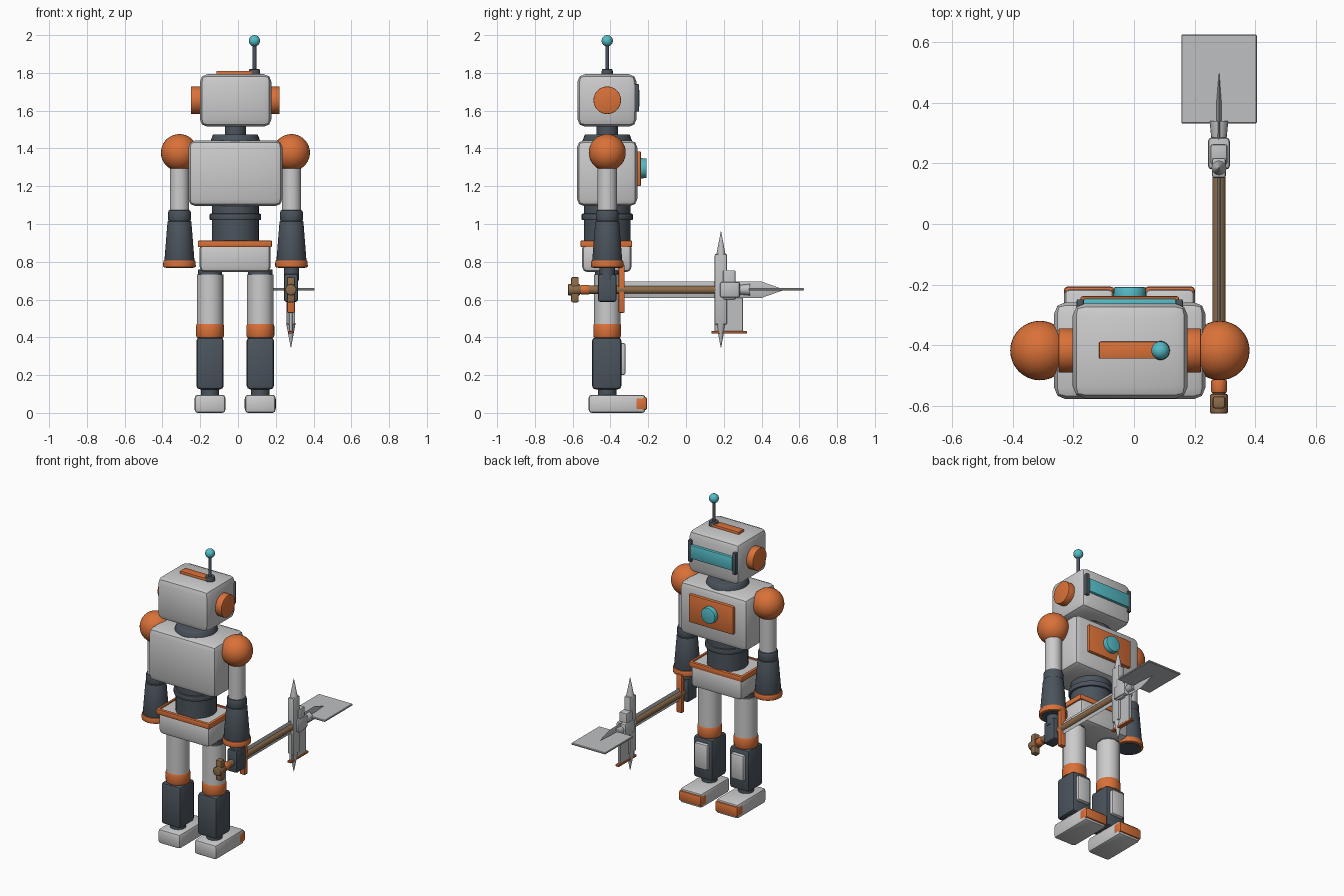
import bpy, bmesh, math
from mathutils import Vector, Matrix

if "Cube" in bpy.data.objects:
    bpy.data.objects.remove(bpy.data.objects["Cube"])


def material(name, rgb):
    m = bpy.data.materials.new(name)
    m.diffuse_color = (*rgb, 1)
    m.use_nodes = True
    m.node_tree.nodes["Principled BSDF"].inputs["Base Color"].default_value = m.diffuse_color
    return m


GREY = material("light grey", (0.60, 0.60, 0.61))
STEEL = material("tool steel", (0.52, 0.53, 0.54))
DARK = material("dark slate", (0.070, 0.088, 0.108))
ORANGE = material("orange", (0.70, 0.165, 0.040))
TEAL = material("teal", (0.09, 0.50, 0.57))
BROWN = material("wood brown", (0.27, 0.15, 0.07))


def finish(name, bm, mats):
    bmesh.ops.recalc_face_normals(bm, faces=bm.faces)
    me = bpy.data.meshes.new(name)
    bm.to_mesh(me)
    bm.free()
    for m in mats:
        me.materials.append(m)
    for p in me.polygons:
        p.use_smooth = True
    me.set_sharp_from_angle(angle=math.radians(35))
    ob = bpy.data.objects.new(name, me)
    bpy.context.collection.objects.link(ob)
    return ob


def box(name, x, y, z, mat, bevel=0.0, seg=2):
    """Box from (min, max) ranges with rounded edges."""
    bm = bmesh.new()
    bmesh.ops.create_cube(bm, size=1)
    for v in bm.verts:
        v.co = [(r[0] + r[1]) / 2 + c * (r[1] - r[0]) for r, c in zip((x, y, z), v.co)]
    if bevel:
        bmesh.ops.bevel(bm, geom=bm.edges[:], offset=bevel, segments=seg,
                        profile=0.5, affect='EDGES')
    return finish(name, bm, [mat])


def rod(name, start, end, r1, r2, mat, bevel=0.0, sides=32):
    """Cylinder or cone between two points."""
    a, b = Vector(start), Vector(end)
    rot = Vector((0, 0, 1)).rotation_difference(b - a).to_matrix().to_4x4()
    bm = bmesh.new()
    bmesh.ops.create_cone(bm, cap_ends=True, segments=sides, radius1=r1, radius2=r2,
                          depth=(b - a).length,
                          matrix=Matrix.Translation((a + b) / 2) @ rot)
    if bevel:
        rims = [e for e in bm.edges if any(len(f.verts) > 4 for f in e.link_faces)]
        bmesh.ops.bevel(bm, geom=rims, offset=bevel, segments=2, profile=0.5, affect='EDGES')
    return finish(name, bm, [mat])


def ball(name, c, r, mat, squash=1.0):
    bm = bmesh.new()
    bmesh.ops.create_uvsphere(bm, u_segments=32, v_segments=18, radius=r)
    for v in bm.verts:
        v.co.z *= squash
        v.co += Vector(c)
    return finish(name, bm, [mat])


CX, CY = -0.014, -0.417          # body axis

# Head with ears, crest, visor and antenna
box("head", (-0.202, 0.177), (-0.575, -0.262), (1.515, 1.793), GREY, 0.04)
box("head_crest", (-0.115, 0.09), (-0.444, -0.388), (1.78, 1.81), ORANGE, 0.004)
for side in (-1, 1):
    rod("ear", (CX + side * 0.17, CY, 1.655), (CX + side * 0.235, CY, 1.655),
        0.073, 0.073, ORANGE, 0.004)
    x = CX + side * 0.163
    box("visor_clip", (x - 0.012, x + 0.012), (-0.29, -0.248), (1.595, 1.74), DARK, 0.005)
box("visor", (CX - 0.153, CX + 0.153), (-0.28, -0.245), (1.62, 1.71), TEAL, 0.006)
rod("antenna_base", (0.087, CY, 1.785), (0.087, CY, 1.82), 0.032, 0.028, DARK, 0.004)
rod("antenna_rod", (0.087, CY, 1.81), (0.087, CY, 1.95), 0.010, 0.010, DARK, sides=16)
ball("antenna_tip", (0.087, CY, 1.97), 0.030, TEAL)

# Neck
rod("neck", (CX, CY, 1.46), (CX, CY, 1.53), 0.056, 0.056, DARK)
rod("collar", (CX, CY, 1.43), (CX, CY, 1.475), 0.135, 0.118, DARK, 0.005)

# Torso with chest plate
box("torso", (-0.263, 0.235), (-0.577, -0.258), (1.095, 1.443), GREY, 0.037)
box("chest_plate", (CX - 0.163, CX + 0.163), (-0.275, -0.238), (1.20, 1.385), ORANGE, 0.008)
rod("chest_button", (CX, -0.25, 1.295), (CX, -0.208, 1.295), 0.054, 0.052, TEAL, 0.004)

# Waist
rod("waist", (CX, CY, 0.89), (CX, CY, 1.11), 0.124, 0.124, DARK)
rod("waist_ring", (CX, CY, 1.02), (CX, CY, 1.055), 0.136, 0.136, DARK, 0.006)

# Pelvis and belt, the belt's top is an inset grey panel
box("pelvis", (-0.203, 0.173), (-0.55, -0.288), (0.745, 0.90), GREY, 0.028)
bm = bmesh.new()
bmesh.ops.create_cube(bm, size=1, matrix=Matrix.Translation((-0.0165, -0.422, 0.895))
                      @ Matrix.Diagonal((0.393, 0.274, 0.036, 1)))
bmesh.ops.bevel(bm, geom=bm.edges[:], offset=0.007, segments=2, profile=0.5, affect='EDGES')
bm.normal_update()
top = max(bm.faces, key=lambda f: f.calc_center_median().z)
bmesh.ops.inset_region(bm, faces=[top], thickness=0.015, depth=0)
bmesh.ops.inset_region(bm, faces=[top], thickness=0.001, depth=-0.008)
top.material_index = 1
finish("belt", bm, [ORANGE, GREY])

# Arms
for name, x in (("left", -0.310), ("right", 0.283)):
    ball(name + "_shoulder", (x, CY, 1.378), 0.098, ORANGE)
    rod(name + "_upper_arm", (x, CY, 1.06), (x, CY, 1.37), 0.051, 0.051, GREY)
    rod(name + "_elbow", (x, CY, 1.01), (x, CY, 1.075), 0.060, 0.060, DARK, 0.012)
    rod(name + "_forearm", (x, CY, 0.80), (x, CY, 1.015), 0.080, 0.063, DARK, 0.004)
    rod(name + "_cuff", (x, CY, 0.77), (x, CY, 0.808), 0.087, 0.085, ORANGE, 0.007)
    rod(name + "_cuff_opening", (x, CY, 0.766), (x, CY, 0.775), 0.072, 0.072, DARK)

# Legs
for name, x in (("left", -0.148), ("right", 0.118)):
    rod(name + "_hip", (x, CY, 0.715), (x, CY, 0.76), 0.064, 0.064, DARK)
    rod(name + "_thigh", (x, CY, 0.45), (x, CY, 0.733), 0.070, 0.070, GREY)
    rod(name + "_knee", (x, CY, 0.395), (x, CY, 0.475), 0.074, 0.074, ORANGE, 0.014)
    box(name + "_shin", (x - 0.072, x + 0.072), (-0.497, -0.342), (0.125, 0.40), DARK, 0.018)
    box(name + "_shin_plate", (x - 0.048, x + 0.048), (-0.36, -0.32), (0.20, 0.37), GREY, 0.012)
    rod(name + "_ankle", (x, CY, 0.08), (x, CY, 0.135), 0.048, 0.048, DARK)
    box(name + "_foot", (x - 0.081, x + 0.081), (-0.515, -0.215), (0.0, 0.096), GREY, 0.016)
    box(name + "_toe_cap", (x - 0.083, x + 0.083), (-0.27, -0.206), (0.014, 0.084), ORANGE, 0.012)

# Hand gripping the tool
TX, TZ = 0.280, 0.652
rod("wrist", (0.283, CY, 0.70), (0.283, CY, 0.78), 0.040, 0.040, DARK)
box("fist", (0.243, 0.318), (-0.467, -0.368), (0.588, 0.735), DARK, 0.012)

# Tool shaft, pommel and guard
rod("shaft", (TX, -0.60, TZ), (TX, 0.17, TZ), 0.022, 0.022, BROWN, sides=16)
rod("pommel", (TX, -0.625, TZ), (TX, -0.56, TZ), 0.030, 0.030, BROWN, 0.006, sides=12)
box("pommel_bar", (TX - 0.021, TX + 0.021), (-0.608, -0.568), (0.585, 0.720), BROWN, 0.008)
rod("pommel_ring", (TX, -0.558, TZ), (TX, -0.512, TZ), 0.026, 0.026, ORANGE, 0.007)
box("guard", (TX - 0.020, TX + 0.020), (-0.357, -0.325), (0.53, 0.785), ORANGE, 0.006)

# Long flat blade along the shaft, with a diamond cross-section and a point
bm = bmesh.new()
rings = []
for y, h, w in ((-0.33, 0.043, 0.010), (0.40, 0.043, 0.010), (0.52, 0.001, 0.001)):
    rings.append([bm.verts.new((TX + dx * w, y, TZ + dz * h))
                  for dx, dz in ((1, 0), (0, 1), (-1, 0), (0, -1))])
for a, b in zip(rings, rings[1:]):
    for i in range(4):
        bm.faces.new((a[i], a[i - 1], b[i - 1], b[i]))
bm.faces.new(rings[0])
bm.faces.new(rings[-1])
finish("blade", bm, [STEEL])

# Upright tool head with a spike at each end
box("tool_head", (TX - 0.023, TX + 0.023), (0.152, 0.218), (0.468, 0.842), STEEL, 0.008)
for name, z0, z1 in (("upper_spike", 0.835, 0.96), ("lower_spike", 0.475, 0.345)):
    rod(name, (TX, 0.185, z0), (TX, 0.185, z1), 0.025, 0.001, STEEL, sides=12)
box("head_block", (TX - 0.028, TX + 0.028), (0.195, 0.263), (0.60, 0.755), STEEL, 0.008)
box("head_socket", (TX - 0.036, TX + 0.036), (0.18, 0.285), (0.610, 0.694), STEEL, 0.012)
rod("shovel_neck", (TX, 0.28, TZ), (TX, 0.34, TZ), 0.025, 0.031, STEEL, sides=16)
box("shovel_plate", (0.156, 0.405), (0.332, 0.624), (0.648, 0.660), STEEL, 0.003, 1)
box("axe_plate", (TX - 0.010, TX + 0.010), (0.15, 0.302), (0.428, 0.61), STEEL, 0.003, 1)
box("axe_edge", (TX - 0.013, TX + 0.013), (0.135, 0.322), (0.419, 0.434), ORANGE, 0.003, 1)
